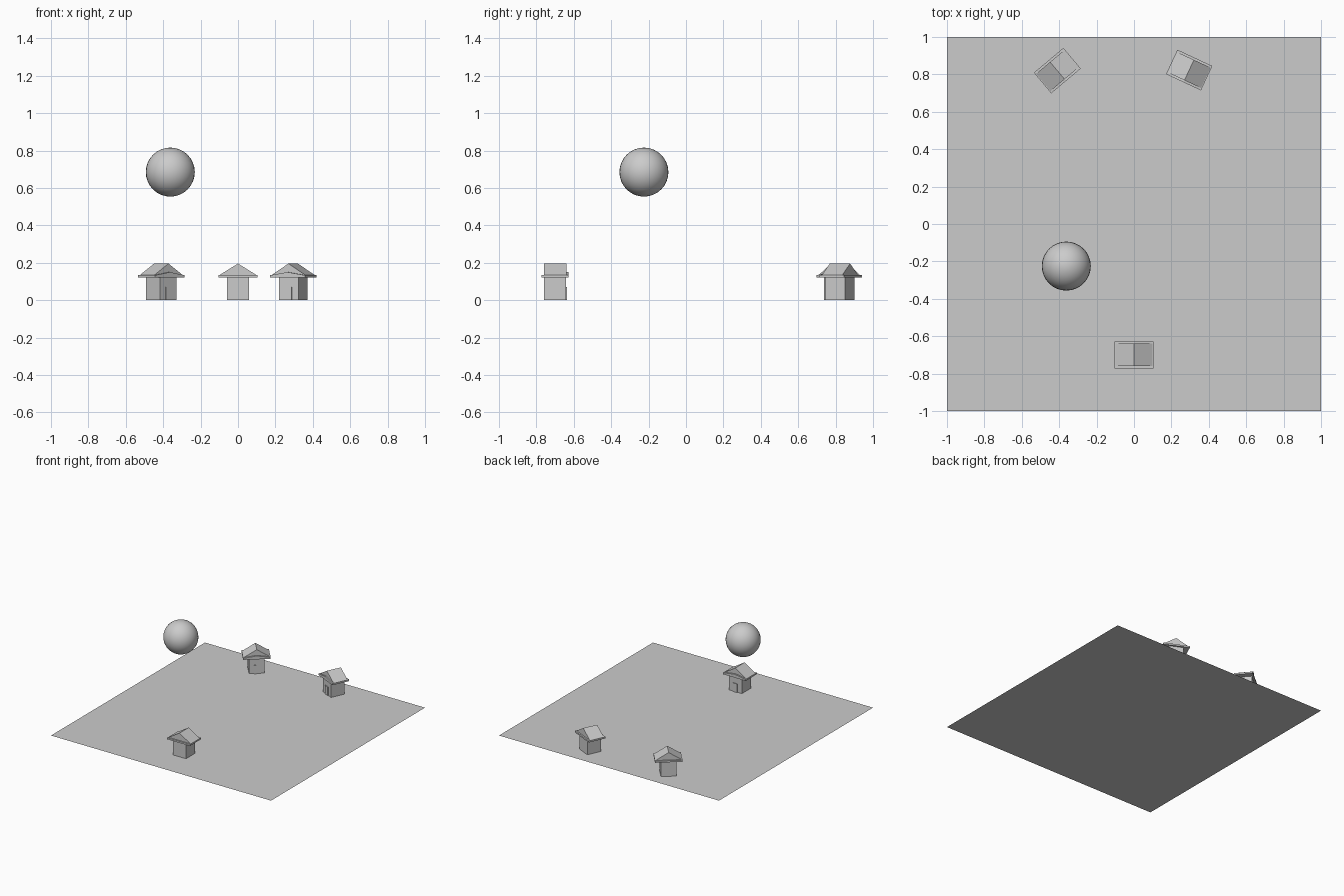
import bpy, math
from mathutils import Matrix, Vector

if "Cube" in bpy.data.objects:
    bpy.data.objects.remove(bpy.data.objects["Cube"])


def mesh_object(name, verts, faces, matrix=Matrix()):
    me = bpy.data.meshes.new(name)
    me.from_pydata([matrix @ Vector(v) for v in verts], [], faces)
    ob = bpy.data.objects.new(name, me)
    bpy.context.collection.objects.link(ob)
    return ob


def extrude_y(name, profile, y0, y1, matrix):
    """Solid from a counter-clockwise x/z profile, extruded along y."""
    n = len(profile)
    verts = [(x, y0, z) for x, z in profile] + [(x, y1, z) for x, z in profile]
    faces = [tuple(range(n)), tuple(reversed(range(n, 2 * n)))]
    faces += [(i, i + n, (i + 1) % n + n, (i + 1) % n) for i in range(n)]
    return mesh_object(name, verts, faces, matrix)


def rect(half, z0, z1):
    return [(-half, z0), (half, z0), (half, z1), (-half, z1)]


def house(prefix, x, y, angle):
    m = Matrix.Translation((x, y, 0)) @ Matrix.Rotation(math.radians(angle), 4, 'Z')
    extrude_y(prefix + "_walls", rect(0.058, 0, 0.125), -0.058, 0.058, m)
    extrude_y(prefix + "_eave_slab", rect(0.103, 0.122, 0.135), -0.072, 0.072, m)
    extrude_y(prefix + "_roof", [(-0.1, 0.134), (0.1, 0.134), (0, 0.196)], -0.06, 0.06, m)
    # low gable trim above the door
    extrude_y(prefix + "_door_gable", [(-0.1, 0.134), (0.1, 0.134), (0, 0.15)], 0.058, 0.072, m)
    extrude_y(prefix + "_door", rect(0.02, 0, 0.07), 0.05, 0.064, m)


# ground sheet
mesh_object("ground_sheet", [(-1, -1, 0), (1, -1, 0), (1, 1, 0), (-1, 1, 0)], [(0, 1, 2, 3)])

# three houses, doors facing the middle
house("front_house", 0, -0.70, 0)
house("back_left_house", -0.41, 0.82, 220)
house("back_right_house", 0.295, 0.823, 155)

# floating ball
bpy.ops.mesh.primitive_uv_sphere_add(segments=32, ring_count=16, radius=0.131,
                                     location=(-0.362, -0.225, 0.685))
ball = bpy.context.object
ball.name = "floating_ball"
bpy.ops.object.shade_smooth()
